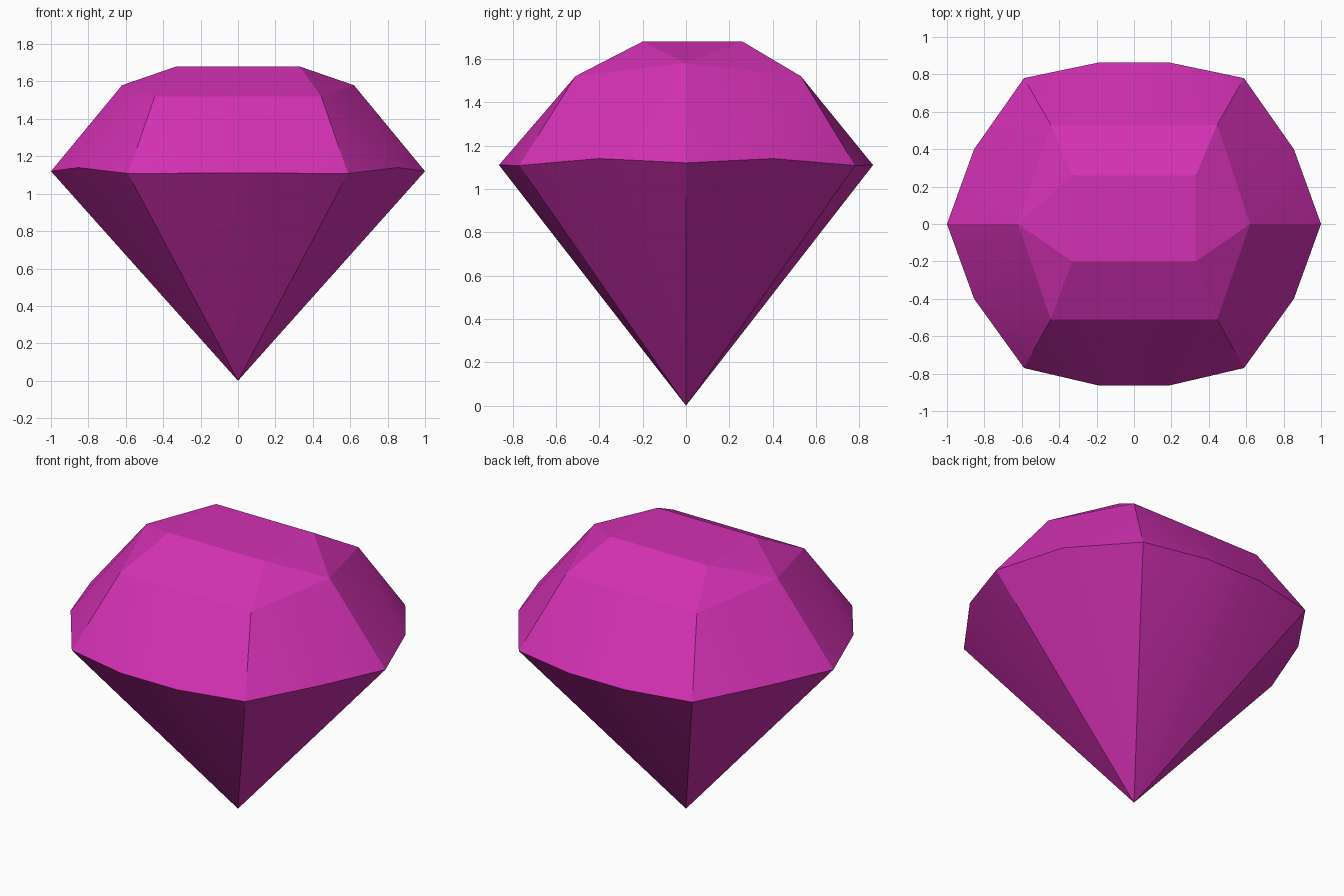
import bpy, bmesh, math

if "Cube" in bpy.data.objects:
    bpy.data.objects.remove(bpy.data.objects["Cube"])

mat = bpy.data.materials.new("magenta gem")
mat.diffuse_color = (0.65, 0.03, 0.45, 1)
mat.use_nodes = True
mat.node_tree.nodes["Principled BSDF"].inputs["Base Color"].default_value = mat.diffuse_color

bm = bmesh.new()


def facets(sx, sy):
    """One quarter of the cut stone, mirrored by the signs sx and sy."""
    ty, ky, gy = (0.26, 0.53, 0.78) if sy > 0 else (0.20, 0.51, 0.77)
    pts = {
        "tip": (0, 0, 0),
        # girdle
        "side": (1, 0, 1.12), "mid": (0.855, 0.4, 1.14),
        "corner": (0.588, gy, 1.108), "end": (0.19, 0.863, 1.11), "end0": (0, 0.863, 1.11),
        # crown shoulder
        "shoulder": (0.62, 0, 1.58), "step": (0.445, ky, 1.52), "step0": (0, ky, 1.52),
        # table
        "table": (0.33, ty, 1.68), "table0": (0, ty, 1.68),
        "tside": (0.33, 0, 1.68), "centre": (0, 0, 1.68),
    }
    v = {k: bm.verts.new((x * sx, y * sy, z)) for k, (x, y, z) in pts.items()}
    for names in (
        # pavilion
        "tip mid side", "tip corner mid", "tip end corner", "tip end0 end",
        # lower crown
        "side mid shoulder", "mid step shoulder", "mid corner step",
        "corner end step", "end end0 step0 step",
        # upper crown and table
        "shoulder step table", "shoulder table tside",
        "step step0 table0 table", "centre tside table table0",
    ):
        bm.faces.new([v[n] for n in names.split()])


for sx in (1, -1):
    for sy in (1, -1):
        facets(sx, sy)

bmesh.ops.remove_doubles(bm, verts=bm.verts[:], dist=0.001)
bmesh.ops.recalc_face_normals(bm, faces=bm.faces[:])

# Gemstone object, with gentle creases smoothed and real facet edges kept sharp
mesh = bpy.data.meshes.new("gemstone")
bm.to_mesh(mesh)
bm.free()
gem = bpy.data.objects.new("gemstone", mesh)
bpy.context.collection.objects.link(gem)
mesh.materials.append(mat)
bpy.context.view_layer.objects.active = gem
gem.select_set(True)
bpy.ops.object.shade_smooth_by_angle(angle=math.radians(14))
